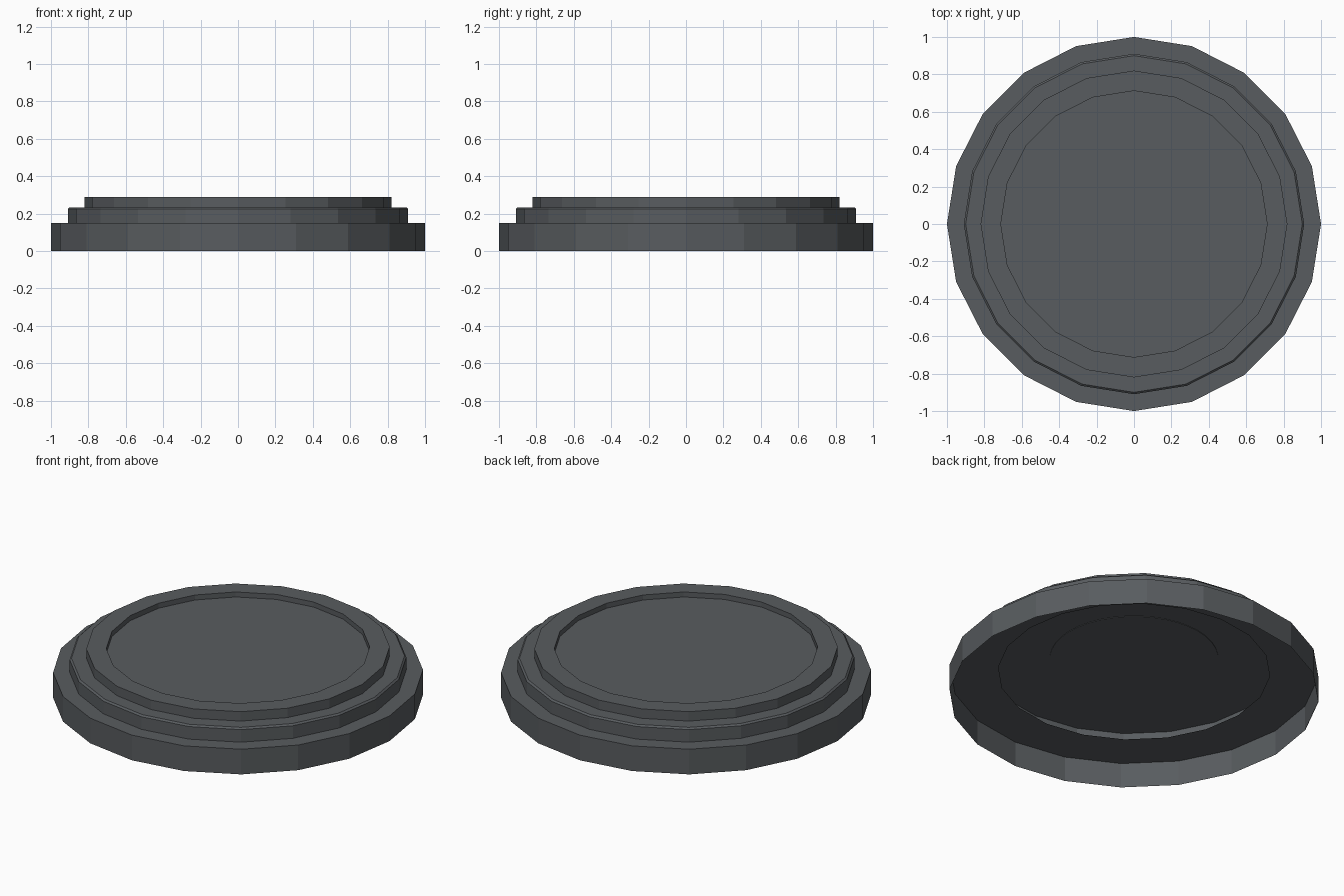
import bpy, bmesh, math

if "Cube" in bpy.data.objects:
    bpy.data.objects.remove(bpy.data.objects["Cube"])

SIDES = 20

# One dark slate grey for everything
grey = bpy.data.materials.new("dark slate grey")
grey.diffuse_color = (0.098, 0.107, 0.115, 1)
grey.use_nodes = True
grey.node_tree.nodes["Principled BSDF"].inputs["Base Color"].default_value = grey.diffuse_color


def lathe(name, profile, sides=SIDES, cap_end=False, flip=False):
    """Revolve (radius, z) points around z; optionally close the last ring."""
    bm = bmesh.new()
    rings = []
    for r, z in profile:
        rings.append([bm.verts.new((r * math.cos(2 * math.pi * i / sides),
                                    r * math.sin(2 * math.pi * i / sides), z))
                      for i in range(sides)])
    for a, b in zip(rings, rings[1:]):
        for i in range(sides):
            j = (i + 1) % sides
            bm.faces.new((a[i], a[j], b[j], b[i]))
    if cap_end:
        bm.faces.new(rings[-1])
    if flip:
        bmesh.ops.reverse_faces(bm, faces=bm.faces[:])
    me = bpy.data.meshes.new(name)
    bm.to_mesh(me)
    bm.free()
    me.materials.append(grey)
    ob = bpy.data.objects.new(name, me)
    bpy.context.collection.objects.link(ob)
    return ob


# Outer base ring, open underneath
lathe("base_ring", [(1.0, 0.0), (1.0, 0.15), (0.91, 0.15)])

# Middle step with a small chamfer
lathe("middle_step", [(0.91, 0.15), (0.91, 0.225), (0.90, 0.234), (0.82, 0.234)])

# Raised rim and the recessed top panel
lathe("top_rim_and_panel", [(0.82, 0.234), (0.82, 0.29), (0.712, 0.29), (0.712, 0.26)],
      cap_end=True)

# Inside of the base: wall, ledge, inner chamber and its ceiling
lathe("underside", [(0.997, 0.0), (0.997, 0.147), (0.735, 0.147), (0.82, 0.15),
                    (0.82, 0.232)], cap_end=True, flip=True)

# Round plate in the middle of the underside
lathe("underside_disc", [(0.455, 0.232), (0.455, 0.229)], sides=40,
      cap_end=True, flip=True)
